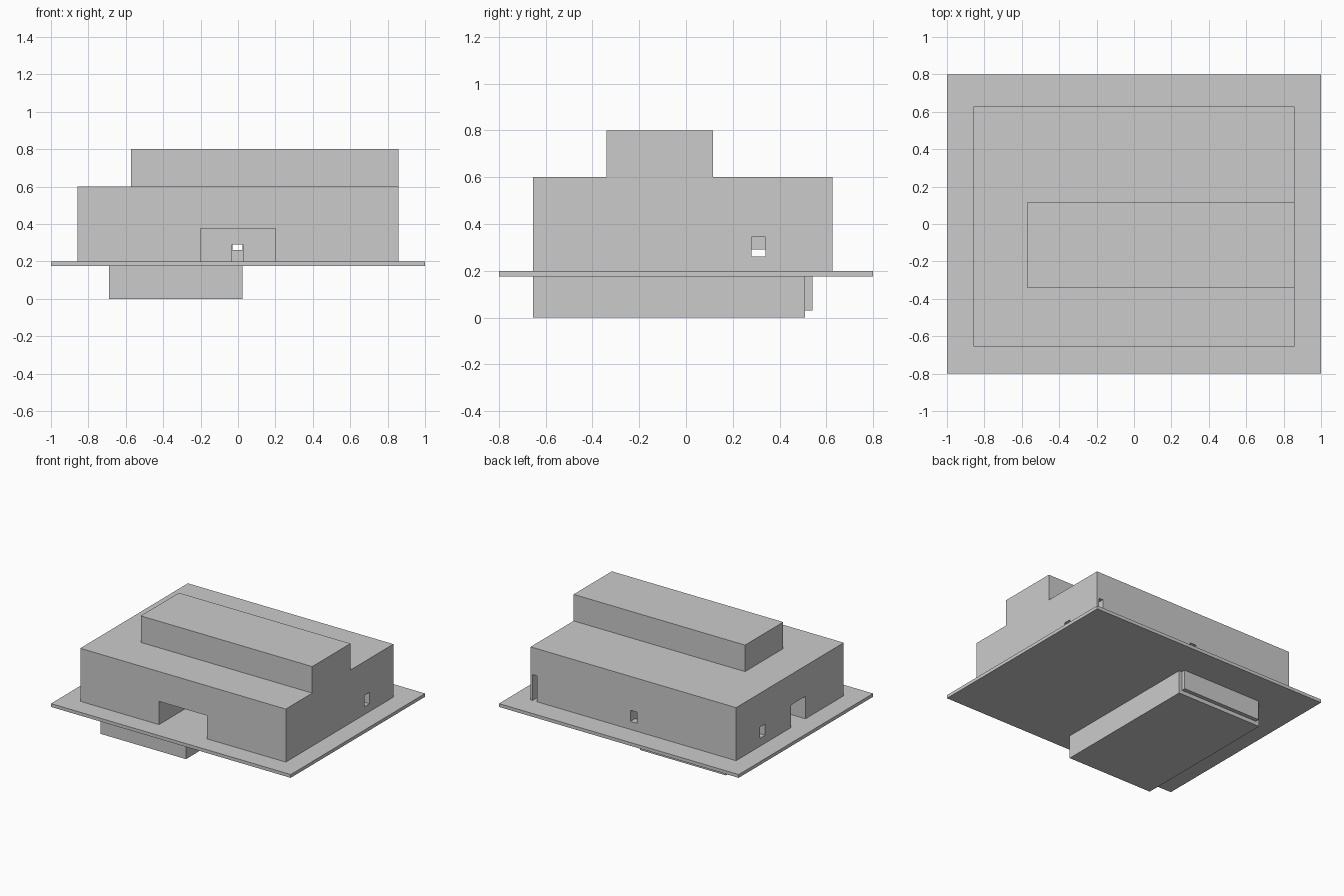
import bpy
import bmesh

if "Cube" in bpy.data.objects:
    bpy.data.objects.remove(bpy.data.objects["Cube"])


def box(name, x, y, z):
    """Axis-aligned box from (min, max) ranges."""
    bm = bmesh.new()
    bmesh.ops.create_cube(bm, size=1)
    for v in bm.verts:
        for i, (lo, hi) in enumerate((x, y, z)):
            v.co[i] = hi if v.co[i] > 0 else lo
    mesh = bpy.data.meshes.new(name)
    bm.to_mesh(mesh)
    bm.free()
    ob = bpy.data.objects.new(name, mesh)
    bpy.context.collection.objects.link(ob)
    return ob


def cut(target, name, x, y, z):
    """Carve a box-shaped opening out of the target."""
    cutter = box(name + "_cutter", x, y, z)
    cutter.hide_render = True
    cutter.display_type = 'WIRE'
    mod = target.modifiers.new(name, 'BOOLEAN')
    mod.operation = 'DIFFERENCE'
    mod.solver = 'EXACT'
    mod.object = cutter


# Ground slab, basement and upper storey
box("ground_slab", (-1, 1), (-0.8, 0.8), (0.175, 0.2))
box("basement", (-0.69, 0.025), (-0.655, 0.51), (0, 0.175))
box("basement_door", (-0.66, 0.0), (0.51, 0.54), (0.03, 0.175))
box("upper_storey", (-0.573, 0.857), (-0.34, 0.115), (0.6, 0.8))

# Main storey
hall = box("main_storey", (-0.857, 0.857), (-0.655, 0.627), (0.2, 0.6))

# Entrances: front, left side, narrow back door
cut(hall, "front_entrance", (-0.2, 0.2), (-0.8, -0.02), (0.1, 0.375))
cut(hall, "side_entrance", (-1, -0.15), (-0.2, -0.025), (0.1, 0.37))
cut(hall, "back_door", (0.805, 0.84), (0.5, 0.8), (0.1, 0.395))

# Low inner passages that let light through between the windows
cut(hall, "long_passage", (-0.8, 0.8), (0.28, 0.342), (0.1, 0.29))
cut(hall, "cross_passage", (-0.031, 0.026), (-0.1, 0.57), (0.1, 0.29))

# Small windows: left, right, back
sill = (0.26, 0.345)
for side, x in (("left", (-1, -0.78)), ("right", (0.78, 1))):
    cut(hall, side + "_window", x, (0.281, 0.341), sill)
cut(hall, "back_window", (-0.03, 0.025), (0.55, 0.8), sill)
